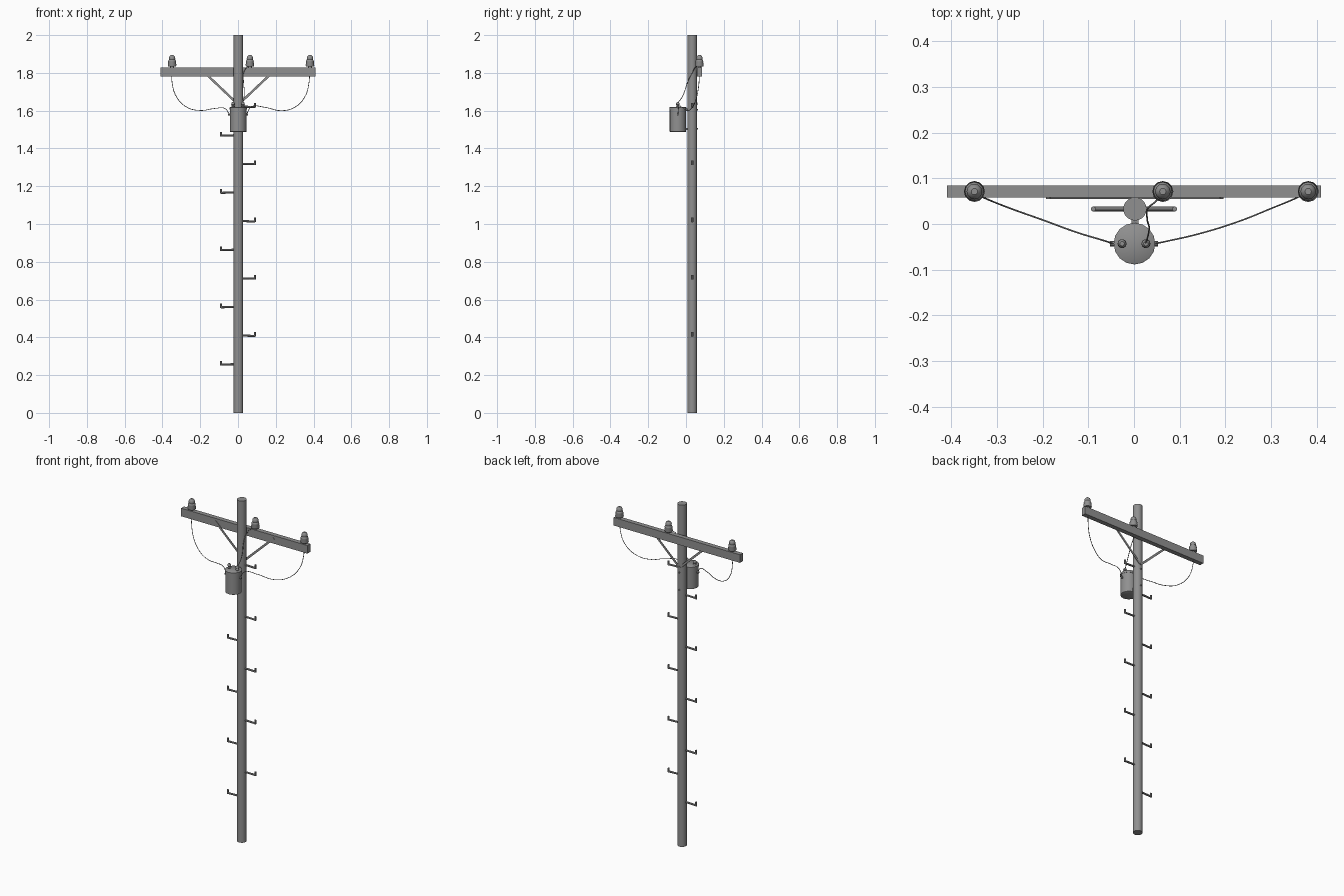
import bpy, bmesh, math
from mathutils import Vector

if "Cube" in bpy.data.objects:
    bpy.data.objects.remove(bpy.data.objects["Cube"])

# One dark grey for every part
GREY = bpy.data.materials.new("dark_grey")
GREY.diffuse_color = (0.28, 0.28, 0.28, 1)
GREY.use_nodes = True
GREY.node_tree.nodes["Principled BSDF"].inputs["Base Color"].default_value = GREY.diffuse_color


def finish(name, bm, smooth=True):
    bmesh.ops.recalc_face_normals(bm, faces=bm.faces)
    me = bpy.data.meshes.new(name)
    bm.to_mesh(me)
    bm.free()
    me.materials.append(GREY)
    ob = bpy.data.objects.new(name, me)
    bpy.context.collection.objects.link(ob)
    if smooth:
        bpy.ops.object.select_all(action='DESELECT')
        ob.select_set(True)
        bpy.context.view_layer.objects.active = ob
        bpy.ops.object.shade_smooth_by_angle(angle=math.radians(40))
    return ob


def lathe(name, profile, loc, sides=16):
    """Closed solid of revolution from (radius, height) points."""
    bm = bmesh.new()
    rings = []
    for r, z in profile:
        rings.append([bm.verts.new((loc[0] + r * math.cos(2 * math.pi * i / sides),
                                    loc[1] + r * math.sin(2 * math.pi * i / sides),
                                    loc[2] + z)) for i in range(sides)])
    for a, b in zip(rings, rings[1:]):
        for i in range(sides):
            j = (i + 1) % sides
            bm.faces.new((a[i], a[j], b[j], b[i]))
    bm.faces.new(rings[0])
    bm.faces.new(rings[-1])
    return finish(name, bm)


def rod(name, a, b, r, sides=8):
    a, b = Vector(a), Vector(b)
    bm = bmesh.new()
    bmesh.ops.create_cone(bm, cap_ends=True, segments=sides, radius1=r, radius2=r, depth=(b - a).length)
    bm.transform((b - a).to_track_quat('Z', 'Y').to_matrix().to_4x4())
    bmesh.ops.translate(bm, verts=bm.verts, vec=(a + b) / 2)
    return finish(name, bm)


def box(name, center, size, roll=0.0):
    bm = bmesh.new()
    bmesh.ops.create_cube(bm, size=1)
    bmesh.ops.scale(bm, verts=bm.verts, vec=size)
    ob = finish(name, bm, False)
    ob.location = center
    ob.rotation_euler[1] = roll
    return ob


def wire(name, points, r=0.0018):
    cu = bpy.data.curves.new(name, 'CURVE')
    cu.dimensions = '3D'
    cu.bevel_depth = r
    cu.bevel_resolution = 1
    cu.resolution_u = 6
    cu.use_fill_caps = True
    cu.materials.append(GREY)
    sp = cu.splines.new('BEZIER')
    sp.bezier_points.add(len(points) - 1)
    for bp, p in zip(sp.bezier_points, points):
        bp.co = p
        bp.handle_left_type = bp.handle_right_type = 'AUTO'
    ob = bpy.data.objects.new(name, cu)
    bpy.context.collection.objects.link(ob)
    return ob


PX, PY, TY, AY = 0.002, 0.033, -0.043, 0.071   # pole, transformer and crossarm positions

# Pole and crossarm
lathe("pole", [(0.0255, 0), (0.0255, 2.0)], (PX, PY, 0), 20)
box("crossarm", (0, AY, 1.804), (0.818, 0.027, 0.047))

# Diagonal braces
for s, side in ((-1, "left"), (1, "right")):
    dx, dz = 0.19, 0.180
    box(f"brace_{side}", (PX + s * dx / 2, 0.0565, 1.632 + dz / 2),
        (math.hypot(dx, dz), 0.003, 0.012), -s * math.atan2(dz, dx))
rod("brace_bolt", (PX, 0.05, 1.636), (PX, 0.062, 1.636), 0.006)

# Bell insulators with domed caps
bell = [(0.010, 0), (0.010, 0.006), (0.021, 0.008), (0.023, 0.014), (0.020, 0.031),
        (0.021, 0.034), (0.019, 0.040), (0.016, 0.044), (0.017, 0.052), (0.014, 0.061),
        (0.007, 0.067)]
for x, n in ((-0.349, "left"), (0.063, "middle"), (0.381, "right")):
    lathe(f"insulator_{n}", bell, (x, AY, 1.827), 12)

# Climbing pegs alternating left and right, each with an upturned tip
for i in range(10):
    s = -1 if i % 2 == 0 else 1
    z = 0.256 + 0.1515 * i
    rod(f"peg_{i}", (PX + s * 0.015, PY, z + 0.002), (s * 0.091, PY, z), 0.0055)
    rod(f"peg_tip_{i}", (s * 0.089, PY, z - 0.004), (s * 0.089, PY, z + 0.020), 0.0055)

# Transformer can with rim lid
lathe("transformer", [(0.040, 0), (0.044, 0.002), (0.044, 0.118), (0.0455, 0.118),
                      (0.0455, 0.130), (0.043, 0.132)], (0.001, TY, 1.487), 16)
for s, n in ((-1, "left"), (1, "right")):
    lathe(f"bushing_{n}", [(0.007, 0), (0.010, 0.004), (0.007, 0.010), (0.010, 0.014),
                           (0.009, 0.022), (0.005, 0.027)], (s * 0.026, TY, 1.618), 10)
    rod(f"side_terminal_{n}", (s * 0.036, TY, 1.58), (s * 0.053, TY, 1.58), 0.006)

# Mounting brackets and through bolts
for z in (1.503, 1.605):
    box("mount_bracket", (PX, 0.004, z), (0.016, 0.024, 0.012))
    rod("mount_bolt", (PX, 0.0, z), (PX, 0.064, z), 0.004)

# Drooping wires from the insulators to the transformer
wire("wire_left", [(-0.349, AY, 1.835), (-0.349, 0.069, 1.75), (-0.325, 0.056, 1.672),
                   (-0.27, 0.034, 1.618), (-0.20, 0.009, 1.601), (-0.12, -0.020, 1.612),
                   (-0.07, -0.035, 1.612), (-0.046, TY, 1.582)])
wire("wire_right", [(0.378, AY, 1.835), (0.376, 0.069, 1.75), (0.353, 0.056, 1.672),
                    (0.30, 0.034, 1.618), (0.23, 0.006, 1.600), (0.14, -0.022, 1.618),
                    (0.07, -0.038, 1.620), (0.046, TY, 1.582)])
wire("wire_middle", [(0.063, AY, 1.835), (0.050, 0.052, 1.832), (0.031, 0.035, 1.805),
                     (0.029, 0.010, 1.757), (0.033, -0.008, 1.70), (0.030, -0.028, 1.66),
                     (0.025, TY, 1.642)])
